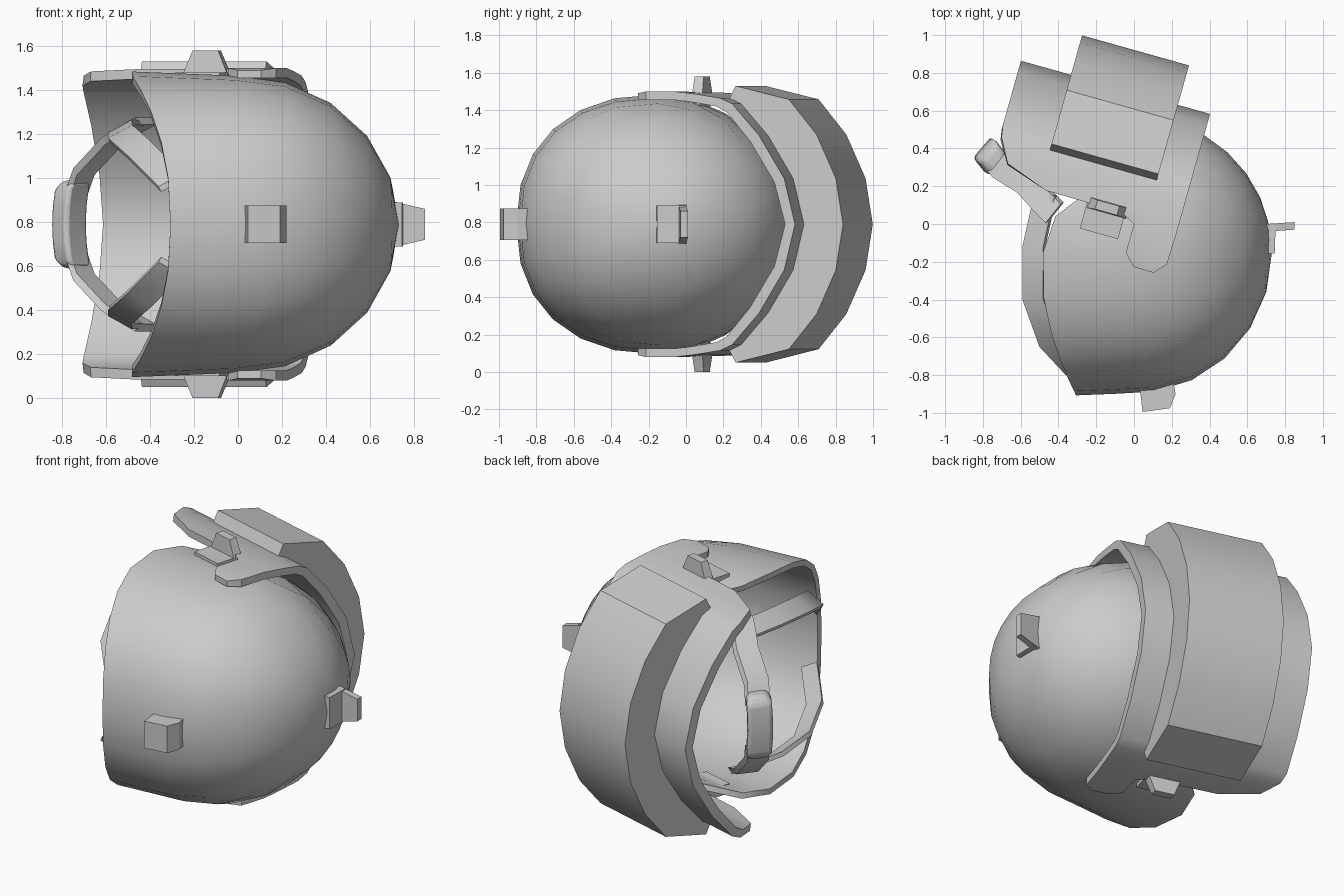
import bpy, bmesh, math
from mathutils import Vector

if "Cube" in bpy.data.objects:
    bpy.data.objects.remove(bpy.data.objects["Cube"])

ZC = 0.79                                   # mirror plane of the helmet
CA, SA = math.cos(math.radians(-15.7)), math.sin(math.radians(-15.7))


def tilt(u, v, w):
    """Visor frame (u across, v forward, w sideways) to world."""
    return Vector((CA * u - SA * v, SA * u + CA * v, ZC + w))


def finish(name, bm, angle=32):
    bmesh.ops.remove_doubles(bm, verts=bm.verts, dist=1e-5)
    bmesh.ops.recalc_face_normals(bm, faces=bm.faces)
    me = bpy.data.meshes.new(name)
    bm.to_mesh(me)
    bm.free()
    ob = bpy.data.objects.new(name, me)
    bpy.context.collection.objects.link(ob)
    bpy.context.view_layer.objects.active = ob
    ob.select_set(True)
    bpy.ops.object.shade_smooth_by_angle(angle=math.radians(angle))
    ob.select_set(False)
    return ob


def loft(name, loops, angle=32):
    """Skin a row of matching closed loops and cap both ends."""
    bm = bmesh.new()
    rows = [[bm.verts.new(p) for p in lp] for lp in loops]
    n = len(rows[0])
    for a, b in zip(rows, rows[1:]):
        for i in range(n):
            j = (i + 1) % n
            bm.faces.new((a[i], a[j], b[j], b[i]))
    bm.faces.new(rows[0])
    bm.faces.new(rows[-1])
    return finish(name, bm, angle)


def band(name, stations, angle=32):
    """Arched band: stations (v, w, inner v, inner w, u min, u max), mirrored in w."""
    full = [(s, 1) for s in stations] + [(s, -1) for s in stations[-2::-1]]
    return loft(name, [[tilt(u0, v, k * w), tilt(u1, v, k * w),
                        tilt(u1, vi, k * wi), tilt(u0, vi, k * wi)]
                       for (v, w, vi, wi, u0, u1), k in full], angle)


def interp(x, table):
    for (x0, y0), (x1, y1) in zip(table, table[1:]):
        if x <= x1:
            t = max(0, (x - x0) / (x1 - x0))
            return y0 + (y1 - y0) * t
    return table[-1][1]


# Helmet shell: crown towards +x, rim height varies around the head
RIM = [(-.91, -.30), (-.74, -.38), (-.5, -.46), (-.25, -.5), (-.04, -.46),
       (.1, -.38), (.25, -.12), (.4, .04), (.6, .1)]
SEG, RINGS = 24, 7


def shell_point(phi, x, k):
    r = math.sqrt(max(0, 1 - (x / .73) ** 2)) if x > 0 else 1
    c, s = math.cos(phi), math.sin(phi)
    e = .88 if c < 0 else 1
    flare = .04 * max(0, -x)
    y = -.15 + ((.72 if c > 0 else .745) + flare) * k * r * math.copysign(abs(c) ** e, c)
    w = (.675 + flare) * k * r * math.copysign(abs(s) ** e, s)
    return Vector((x - (.04 if k < 1 and x > .2 else 0), y, ZC + w))


def shell_x(t, rim):
    end = math.acos(rim / .73) if rim > 0 else math.pi / 2 - rim / .73
    th = t * end
    return .73 * math.cos(th) if th < math.pi / 2 else -(th - math.pi / 2) * .73


bm = bmesh.new()
cols = []
for i in range(SEG):
    phi = 2 * math.pi * i / SEG
    rim = interp(shell_point(phi, 0, 1).y, RIM)
    ts = [j / RINGS for j in range(RINGS + 1)]
    pts = [shell_point(phi, shell_x(t, rim), 1) for t in ts]
    pts += [shell_point(phi, shell_x(t, rim), .95) for t in ts[::-1]]
    cols.append([bm.verts.new(p) for p in pts])
for a, b in zip(cols, cols[1:] + cols[:1]):
    for j in range(len(a) - 1):
        bm.faces.new((a[j], a[j + 1], b[j + 1], b[j]))
bmesh.ops.dissolve_degenerate(bm, edges=bm.edges, dist=1e-5)
finish("helmet_shell", bm, 40)

# Visor with its hinge arms
band("visor", [
    (-.22, .70, -.22, .665, .06, .17), (-.16, .71, -.16, .665, .0, .225),
    (0, .71, 0, .665, .0, .23), (.04, .705, .04, .66, -.08, .23),
    (.045, .705, .045, .66, -.50, .23), (.127, .695, .12, .65, -.73, .23),
    (.254, .675, .235, .63, -.80, .23), (.32, .645, .29, .6, -.81, .23),
    (.47, .475, .42, .445, -.81, .23), (.61, .245, .555, .225, -.81, .23),
    (.67, 0, .615, 0, -.81, .23)])

# Thick armour block wrapped around the visor
band("visor_armour", [
    (.29, .74, .254, .67, -.535, .053), (.586, .668, .32, .64, -.535, .053),
    (.74, .48, .465, .475, -.535, .053), (.847, .245, .605, .245, -.535, .053),
    (.887, 0, .665, 0, -.535, .053)], 25)


# Side latches: a base plate and an upright tapered blade on each side
def frustum(name, low, high, w0, w1, k):
    def ring(r, w):
        u0, u1, v0, v1 = r
        return [tilt(u, v, k * w) for u, v in ((u0, v0), (u1, v0), (u1, v1), (u0, v1))]
    loft(name, [ring(low, w0), ring(high, w1)])


for side, k in (("left", 1), ("right", -1)):
    frustum("latch_base_" + side, (-.27, -.06, -.10, .06), (-.27, -.06, -.10, .06), .63, .69, k)
    frustum("latch_blade_" + side, (-.27, -.05, .015, .075), (-.22, -.10, .02, .07), .67, .79, k)


# Clips on the back and the crown, extruded outlines
def prism(name, pts, half_widths):
    loft(name, [[Vector((x, y, ZC + k * h)) for (x, y), h in zip(pts, half_widths)]
                for k in (-1, 1)])


prism("back_clip", [(.03, -.86), (.045, -.995), (.19, -.975), (.22, -.9), (.205, -.82)],
      [.085] * 5)
prism("crown_clip_foot", [(.68, -.005), (.75, -.005), (.745, -.155), (.68, -.16)], [.1] * 4)
prism("crown_clip_tongue", [(.70, 0), (.85, .01), (.85, -.03), (.70, -.04)],
      [.105, .07, .07, .105])


# Chin strap: loops of (centre x, y, w), width vector, thickness vector
def ribbon(name, pts, wide, thick, sizes=None):
    wide, thick = Vector(wide), Vector(thick)
    loops = []
    for i, p in enumerate(pts):
        s = sizes[i] if sizes else 1
        c = Vector((p[0], p[1], ZC + p[2]))
        loops.append([c + s * (a * wide + b * thick)
                      for a, b in ((-1, -1), (1, -1), (1, 1), (-1, 1))])
    return loft(name, loops)


pad = ribbon("chin_pad", [(-.735, .34, .2), (-.755, .355, .16), (-.765, .36, .08),
                          (-.768, .362, 0), (-.765, .36, -.08), (-.755, .355, -.16),
                          (-.735, .34, -.2)],
             (.048, .056, 0), (.036, -.045, 0), [.75, 1, 1, 1, 1, 1, .75])
bev = pad.modifiers.new("soft_edges", 'BEVEL')
bev.width, bev.segments = .02, 2

for side, k in (("left", 1), ("right", -1)):
    ribbon("chin_strap_" + side,
           [(-.735, .34, k * .14), (-.70, .30, k * .24), (-.57, .22, k * .38),
            (-.49, .13, k * .43), (-.42, .06, k * .47)],
           (.04, .05, 0), (-.008, -.004, k * .016))
    # Wide side strap running back to the nape
    ribbon("nape_strap_" + side,
           [(-.47, .15, k * .43), (-.53, -.12, k * .435), (-.53, -.4, k * .41),
            (-.44, -.65, k * .33), (-.30, -.80, k * .19)],
           (.055, 0, k * .03), (.006, 0, k * -.012))
